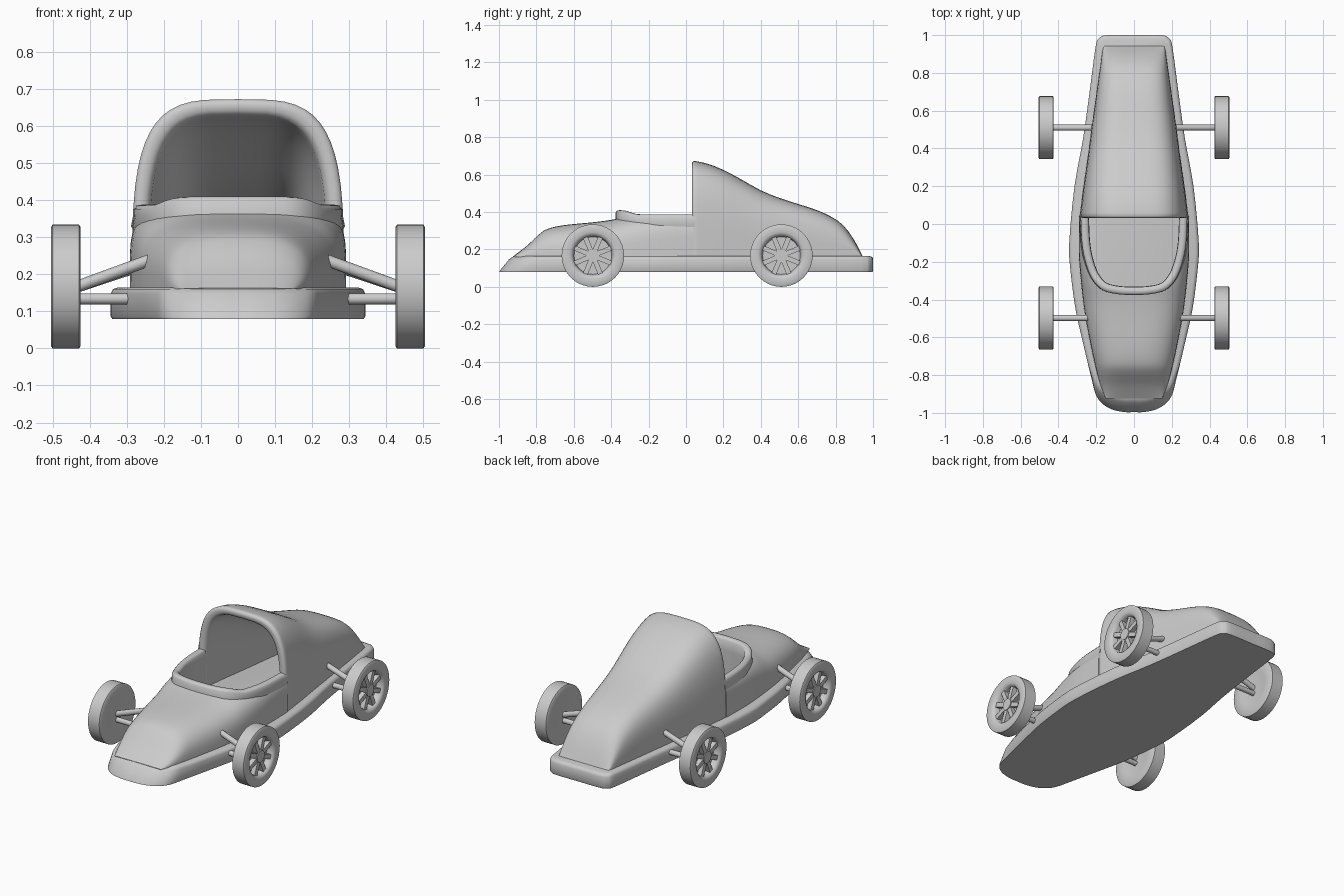
import bpy, bmesh, math
from mathutils import Vector, Matrix

if "Cube" in bpy.data.objects:
    bpy.data.objects.remove(bpy.data.objects["Cube"])


def finish(name, bm, angle=40):
    bmesh.ops.recalc_face_normals(bm, faces=bm.faces[:])
    me = bpy.data.meshes.new(name)
    bm.to_mesh(me)
    bm.free()
    ob = bpy.data.objects.new(name, me)
    bpy.context.collection.objects.link(ob)
    smooth(ob, angle)
    return ob


def smooth(ob, angle=40):
    bpy.ops.object.select_all(action='DESELECT')
    ob.select_set(True)
    bpy.context.view_layer.objects.active = ob
    bpy.ops.object.shade_smooth_by_angle(angle=math.radians(angle))


def loft(name, rings, closed=True, caps=(True, True), angle=40):
    bm = bmesh.new()
    vs = [[bm.verts.new(p) for p in r] for r in rings]
    n = len(vs[0])
    for a, b in zip(vs, vs[1:]):
        for i in range(n if closed else n - 1):
            j = (i + 1) % n
            bm.faces.new((a[i], a[j], b[j], b[i]))
    if caps[0]:
        bm.faces.new(vs[0])
    if caps[1]:
        bm.faces.new(vs[-1])
    return finish(name, bm, angle)


def arch(y, w, top, n, zb=0.16, seg=28):
    """Superellipse arch across the car at y."""
    pts = []
    for i in range(seg + 1):
        t = math.pi * i / seg
        c, s = math.cos(t), max(math.sin(t), 0)
        pts.append((math.copysign(w * abs(c) ** (2 / n), c), y, zb + (top - zb) * s ** (2 / n)))
    return pts


def spline(pts, per=4):
    """Catmull-Rom through tuples of any length."""
    p = [Vector(q) for q in pts]
    p = [2 * p[0] - p[1]] + p + [2 * p[-1] - p[-2]]
    out = []
    for a, b, c, d in zip(p, p[1:], p[2:], p[3:]):
        for k in range(per):
            t = k / per
            out.append(0.5 * (2 * b + (c - a) * t + (2 * a - 5 * b + 4 * c - d) * t * t
                              + (3 * b - a - 3 * c + d) * t ** 3))
    return out + [p[-2]]


# floor tray with raked nose
half = spline([(0, 1), (.14, 1), (.183, .985), (.203, .94), (.235, .7), (.27, .45), (.315, .2),
               (.343, -.1), (.336, -.25), (.31, -.45), (.27, -.63), (.225, -.82), (.205, -.9),
               (.175, -.95), (.12, -.985), (.05, -1), (0, -1)], 3)
outline = [(p.x, p.y) for p in half] + [(-p.x, p.y) for p in half[-2:0:-1]]
rings = []
for z, inset in ((.08, .004), (.087, 0), (.148, 0), (.16, .006), (.165, .02)):
    k = 1 - inset / .34
    f = (z - .08) / .085 * .07
    rings.append([(x * k, y * (1 - inset) + f * min(max((-.75 - y) / .2, 0), 1), z)
                  for x, y in outline])
loft("floor_tray", rings, angle=50)

# front body: nose, hood and cockpit sides (y, half width, top, squareness)
front = spline([(-.925, .15, .163, 2.8), (-.85, .178, .22, 2.8), (-.79, .195, .277, 2.8),
                (-.74, .207, .31, 2.8), (-.65, .227, .33, 2.8), (-.5, .256, .345, 3),
                (-.4, .27, .358, 3.2), (-.3, .281, .376, 3.8), (-.15, .292, .382, 5),
                (.04, .29, .385, 6)], 3)
body = loft("front_body", [arch(*s) for s in front])

# cockpit path: U seen from above
hp = spline([(.263, .05), (.256, -.1), (.237, -.2), (.205, -.28), (.155, -.333),
             (.08, -.352), (0, -.356)], 4)
path = [Vector((p.x, p.y)) for p in hp] + [Vector((-p.x, p.y)) for p in hp[-2::-1]]

# cockpit cut through the body
cut = [Vector((.263, .2))] + path + [Vector((-.263, .2))]
cutter = loft("cockpit_cutter", [[(p.x, p.y, z) for p in cut] for z in (.1, .7)])
cutter.hide_render = True
mod = body.modifiers.new("cockpit", 'BOOLEAN')
mod.object = cutter
mod.solver = 'EXACT'
bpy.ops.object.select_all(action='DESELECT')
body.select_set(True)
bpy.context.view_layer.objects.active = body
bpy.ops.object.modifier_apply(modifier=mod.name)
bpy.data.objects.remove(cutter)
smooth(body)

# cockpit rim with raised lip at the front and walls to the floor
rings = []
for i, p in enumerate(path):
    d = (path[min(i + 1, len(path) - 1)] - path[max(i - 1, 0)]).normalized()
    nrm = Vector((-d.y, d.x))
    if nrm.dot(p - Vector((0, .1))) < 0:
        nrm = -nrm
    t = min(max((-.25 - p.y) / .1, 0), 1)
    top = .388 + .022 * t * t * (3 - 2 * t)
    sec = [(-.02, .16), (-.024, .34), (-.022, top - .012), (-.014, top - .002), (0, top),
           (.012, top - .002), (.02, top - .012), (.02, .36), (.026, .33), (.01, .3), (.0, .16)]
    rings.append([(p.x + nrm.x * o, p.y + nrm.y * o, z) for o, z in sec])
loft("cockpit_rim", rings, angle=50)

# hollow tail with rounded hoop edge (y, half width, top)
tail = spline([(.06, .285, .671), (.12, .278, .657), (.2, .268, .625), (.3, .253, .572),
               (.4, .239, .516), (.5, .226, .475), (.6, .212, .443), (.7, .198, .41),
               (.78, .187, .373), (.84, .178, .33), (.89, .171, .265), (.92, .166, .212),
               (.943, .16, .165)], 2)
rings = [arch(s[0], s[1], s[2], 3.7) for s in reversed(tail)]
for y, o in ((.042, 0), (.034, .006), (.031, .016), (.033, .03), (.04, .04), (.055, .046)):
    rings.append(arch(y, .286 - o, .673 - o, 3.7))
rings += [arch(s[0], s[1] - .046, s[2] - .046, 3.7) for s in tail[1:14]]
loft("tail_hood", rings, closed=False, caps=(False, True), angle=60)


def cyl_between(bm, a, b, r, seg=16):
    a, b = Vector(a), Vector(b)
    m = Matrix.Translation((a + b) / 2) @ (b - a).to_track_quat('Z', 'Y').to_matrix().to_4x4()
    bmesh.ops.create_cone(bm, cap_ends=True, segments=seg, radius1=r, radius2=r,
                          depth=(b - a).length, matrix=m)


def wheel(name, sx, y):
    cx, cz, seg = .465, .167, 40
    # tyre and dished rim, turned about x
    prof = [(.09, -.036), (.105, -.04), (.16, -.04), (.167, -.036), (.167, .036), (.16, .04),
            (.125, .04), (.11, .035), (.104, .02), (.1, 0)]
    rings = [[(sx * (cx + o), y + r * math.cos(2 * math.pi * i / seg),
               cz + r * math.sin(2 * math.pi * i / seg)) for i in range(seg)] for r, o in prof]
    loft(name + "_tyre", rings, angle=60)
    # eight spokes and hub
    bm = bmesh.new()
    for i in range(8):
        rot = Matrix.Rotation(math.pi * (i + .5) / 4, 4, 'X')
        bmesh.ops.create_cube(bm, size=1, matrix=Matrix.Translation((sx * (cx + .012), y, cz)) @ rot
                              @ Matrix.Translation((0, 0, .062)) @ Matrix.Diagonal((.03, .026, .085, 1)))
    cyl_between(bm, (sx * cx, y, cz), (sx * (cx + .032), y, cz), .034, 24)
    finish(name + "_spokes", bm)


# wheels and suspension arms
for label, y in (("front", -.498), ("rear", .51)):
    for side, sx in (("right", 1), ("left", -1)):
        wheel(f"{label}_{side}_wheel", sx, y)
        bm = bmesh.new()
        cyl_between(bm, (sx * .44, y, .165), (sx * .24 if y < 0 else sx * .22, y, .238), .016)
        cyl_between(bm, (sx * .44, y, .134), (sx * .25, y, .134), .015)
        finish(f"{label}_{side}_arms", bm)
